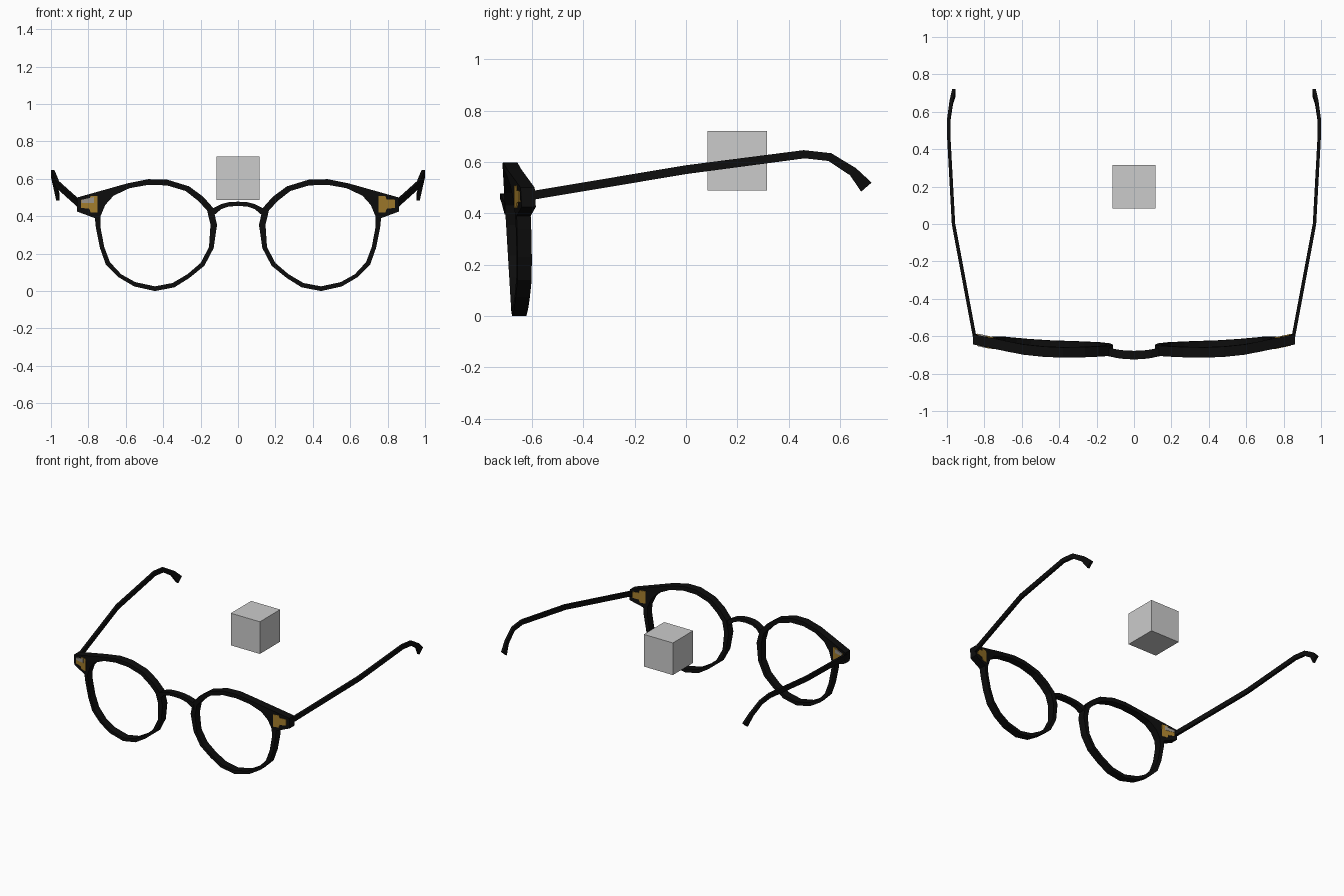
import bpy, bmesh
from mathutils import Vector

if "Cube" in bpy.data.objects:
    bpy.data.objects.remove(bpy.data.objects["Cube"])


def material(name, rgb):
    m = bpy.data.materials.new(name)
    m.diffuse_color = (*rgb, 1)
    m.use_nodes = True
    m.node_tree.nodes["Principled BSDF"].inputs["Base Color"].default_value = m.diffuse_color
    return m


BLACK = material("black acetate", (0.004, 0.004, 0.004))
GOLD = material("gold", (0.36, 0.20, 0.025))
SILVER = material("worn silver", (0.32, 0.29, 0.25))
GREY = material("grey", (0.6, 0.6, 0.6))


def add_object(name, verts, faces, mat):
    me = bpy.data.meshes.new(name)
    me.from_pydata(verts, [], faces)
    bm = bmesh.new()
    bm.from_mesh(me)
    bmesh.ops.recalc_face_normals(bm, faces=bm.faces)
    bm.to_mesh(me)
    bm.free()
    me.materials.append(mat)
    ob = bpy.data.objects.new(name, me)
    bpy.context.collection.objects.link(ob)
    return ob


def loft(name, sections, mat, closed=False):
    """Skin a chain of four-point sections into a tube."""
    n = len(sections)
    verts = [p for s in sections for p in s]
    faces = []
    for i in range(n if closed else n - 1):
        a, b = 4 * i, 4 * ((i + 1) % n)
        for k in range(4):
            l = (k + 1) % 4
            faces.append((a + k, a + l, b + l, b + k))
    if not closed:
        faces += [(0, 1, 2, 3), tuple(range(4 * n - 4, 4 * n))]
    return add_object(name, verts, faces, mat)


DEPTH = 0.055


def front_y(x, z):
    """Front surface: wraps back at the sides and leans back at the bottom."""
    return -0.715 + 0.25 * max(0, x - 0.35) ** 2 + 0.06 * (0.6 - z)


# Rim outlines (x, z) for one side, starting at the bottom
OUTER = [(.444, 0), (.556, .025), (.64, .075), (.706, .14), (.738, .23),
         (.76, .34), (.765, .39), (.86, .425), (.86, .50), (.594, .575),
         (.48, .598), (.38, .596), (.262, .56), (.187, .505), (.134, .446),
         (.112, .355), (.13, .23), (.18, .135), (.26, .07), (.34, .02)]
INNER = [(.444, .025), (.55, .048), (.625, .09), (.685, .155), (.715, .235),
         (.735, .34), (.735, .40), (.71, .46), (.665, .51), (.58, .55),
         (.48, .568), (.38, .565), (.28, .535), (.21, .48), (.165, .43),
         (.147, .355), (.155, .235), (.2, .15), (.27, .09), (.35, .043)]

# Temple path: x, y, z, half height
TEMPLE = [(.85, -.615, .467, .017), (.965, 0, .57, .017), (.99, .46, .63, .016),
          (.99, .56, .619, .016), (.977, .65, .562, .018), (.963, .702, .502, .027)]

# Hinge plate outline (x, z), a T on its side
PLATE = [(.75, .42), (.788, .42), (.795, .44), (.84, .445), (.84, .488),
         (.795, .49), (.788, .508), (.75, .508)]


def plate(name, outline, s, back, lift, mat):
    """Thin plate lying on the front or back of the end piece."""
    verts = []
    for d in (-0.003, lift):
        for x, z in outline:
            y = -0.674 + 0.213 * (x - 0.71)
            verts.append((s * x, y + DEPTH + d if back else y - d, z))
    n = len(outline)
    faces = [tuple(range(n)), tuple(range(n, 2 * n))]
    faces += [(i, (i + 1) % n, n + (i + 1) % n, n + i) for i in range(n)]
    add_object(name, verts, faces, mat)


for s, side in ((1, "right"), (-1, "left")):
    # Rim with end piece
    sections = []
    for (ox, oz), (ix, iz) in zip(OUTER, INNER):
        yo, yi = front_y(ox, oz), front_y(ix, iz)
        sections.append([(s * ox, yo, oz), (s * ix, yi, iz),
                         (s * ix, yi + DEPTH, iz), (s * ox, yo + DEPTH, oz)])
    loft("rim_" + side, sections, BLACK, closed=True)

    # Temple arm with curved tip
    sections = []
    for i, (x, y, z, h) in enumerate(TEMPLE):
        a, b = TEMPLE[max(i - 1, 0)], TEMPLE[min(i + 1, len(TEMPLE) - 1)]
        up = Vector((0, a[2] - b[2], b[1] - a[1])).normalized() * h
        c = Vector((s * x, y, z))
        w = Vector((0.009, 0, 0))
        sections.append([c - w - up, c + w - up, c + w + up, c - w + up])
    loft("temple_" + side, sections, BLACK)

    # Metal hinge plates on both faces
    for back in (False, True):
        place = side + ("_back" if back else "_front")
        plate("hinge_plate_" + place, PLATE, s, back, 0.004, GOLD)
        if s < 0:
            strip = [(.77, .472), (.836, .472), (.836, .488), (.77, .503)]
            plate("hinge_strip_" + place, strip, s, back, 0.006, SILVER)

# Nose bridge: x, bottom z, top z, front y
HALF = [(0, .455, .478, -.724), (.05, .452, .475, -.722),
        (.09, .438, .465, -.717), (.14, .395, .44, -.706)]
path = [(-x, b, t, y) for x, b, t, y in HALF[:0:-1]] + HALF
loft("bridge", [[(x, y, b), (x, y, t), (x, y + .046, t), (x, y + .046, b)]
                for x, b, t, y in path], BLACK)

# Floating cube behind the frame
bpy.ops.mesh.primitive_cube_add(size=0.232, location=(0, 0.2, 0.604))
cube = bpy.context.object
cube.name = "floating_cube"
cube.data.materials.append(GREY)
